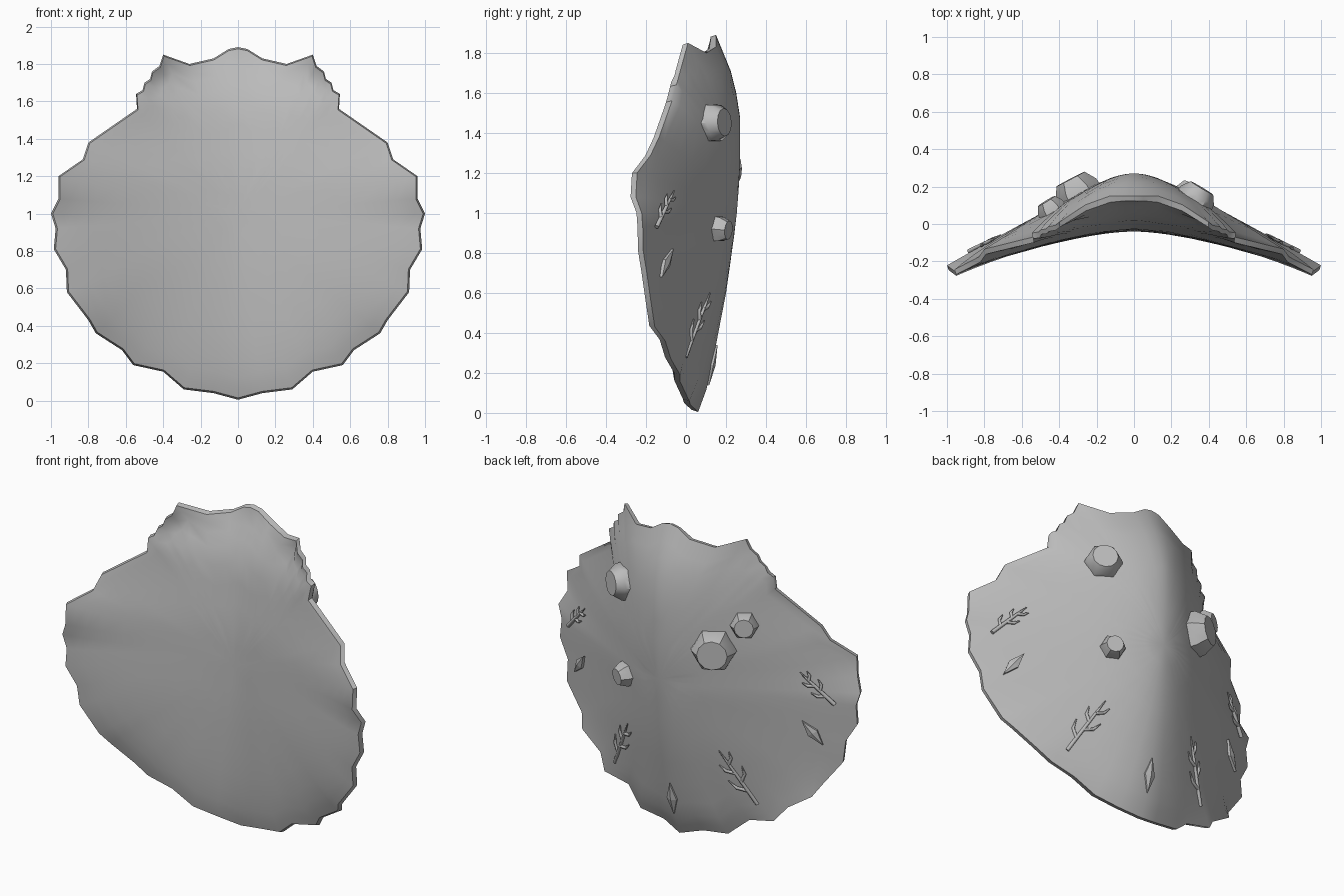
import bpy, bmesh, math
from mathutils import Vector

cube = bpy.data.objects.get("Cube")
if cube:
    bpy.data.objects.remove(cube)

shell_grey = bpy.data.materials.new("shell_grey")
shell_grey.use_nodes = True
shell_grey.diffuse_color = (0.5, 0.5, 0.5, 1)
shell_grey.node_tree.nodes["Principled BSDF"].inputs["Base Color"].default_value = (0.5, 0.5, 0.5, 1)


def interp(table, v):
    """Piecewise linear lookup in (key, value) pairs."""
    if v <= table[0][0]:
        return table[0][1]
    for (a, p), (b, q) in zip(table, table[1:]):
        if v <= b:
            return p + (q - p) * (v - a) / (b - a)
    return table[-1][1]


# Height profiles: back ridge, steepness of the flanks, front bow, wavy rim
RIDGE = [(0, .05), (.15, .11), (.3, .14), (.6, .2), (.95, .25), (1.2, .27), (1.48, .27), (1.67, .24), (1.89, .15)]
STEEP = [(0, .72), (.93, 1), (1.2, 1.1), (1.5, 1.25), (1.7, 1.25), (1.89, 1)]
BOW = [(0, .055), (.1, .032), (.25, .016), (.45, .006), (.75, 0), (1.2, .01), (1.6, .06), (1.89, .18)]
RIM = [(.01, .025), (.06, -.02), (.19, -.065), (.27, -.1), (.36, -.14), (.43, -.18),
       (.58, -.215), (.7, -.22), (.81, -.25), (.92, -.24), (1.08, -.275), (1.2, -.28),
       (1.29, -.2), (1.38, -.17), (1.56, -.1), (1.85, -.02)]


def back_y(x, z):
    drop = math.hypot(.555 * x, .1) - .1
    return interp(RIDGE, z) - drop * interp(STEEP, z)


def front_y(x, z):
    y = -.04 - .255 * abs(x) ** 1.6 + interp(BOW, z)
    return min(y, back_y(x, z) - .03)


def rim_y(x, z):
    if abs(x) < .35 and z > 1.5:
        return back_y(x, z) - .03
    return interp(RIM, z)


def back_normal(x, z):
    e = .03
    dx = (back_y(x + e, z) - back_y(x - e, z)) / (2 * e)
    dz = (back_y(x, z + e) - back_y(x, z - e)) / (2 * e)
    return Vector((-dx, 1, -dz)).normalized()


def on_back(x, z, lift=0):
    return Vector((x, back_y(x, z), z)) + back_normal(x, z) * lift


def add_mesh(name, bm, angle):
    bmesh.ops.recalc_face_normals(bm, faces=bm.faces)
    mesh = bpy.data.meshes.new(name)
    bm.to_mesh(mesh)
    bm.free()
    mesh.materials.append(shell_grey)
    obj = bpy.data.objects.new(name, mesh)
    bpy.context.collection.objects.link(obj)
    bpy.ops.object.select_all(action='DESELECT')
    obj.select_set(True)
    bpy.context.view_layer.objects.active = obj
    bpy.ops.object.shade_smooth_by_angle(angle=math.radians(angle))


def bridge(bm, a, b):
    n = len(a)
    for i in range(n):
        bm.faces.new((a[i], a[(i + 1) % n], b[(i + 1) % n], b[i]))


# Scalloped half outline, from the hinge top down to the bottom tip
HALF = [(0, 1.89), (.05, 1.88), (.13, 1.83), (.26, 1.8), (.4, 1.85), (.42, 1.79),
        (.46, 1.76), (.47, 1.72), (.5, 1.7), (.51, 1.66), (.545, 1.64), (.54, 1.56),
        (.8, 1.38), (.83, 1.29), (.96, 1.2), (.96, 1.08), (1, 1), (.975, .92),
        (.985, .81), (.92, .7), (.915, .58), (.8, .43), (.76, .36), (.62, .27),
        (.56, .19), (.4, .155), (.29, .06), (.13, .04), (0, .005)]
OUTLINE = HALF + [(-x, z) for x, z in HALF[-2:0:-1]]
CENTRE = 1.0


def shell_ring(bm, t, surface, inset, thickness):
    """One scaled copy of the outline, easing from the surface to the rim."""
    ring = []
    for i, (x, z) in enumerate(OUTLINE):
        s = t * inset
        px, pz = x * s, CENTRE + (z - CENTRE) * s
        ease = t ** 7 * (rim_y(x, z) + thickness - surface(x, z))
        rib = .006 * t ** 3 * (-1) ** i if z < 1.5 else 0
        ring.append(bm.verts.new((px, surface(px, pz) + ease + rib, pz)))
    return ring


# Shell body: domed back, bowed front and a thin scalloped rim
bm = bmesh.new()
rims = []
for surface, inset, thickness in ((back_y, 1, .03), (front_y, .99, 0)):
    rings = [shell_ring(bm, t, surface, inset, thickness)
             for t in (1, .95, .89, .8, .68, .54, .4, .26, .12)]
    for a, b in zip(rings, rings[1:]):
        bridge(bm, a, b)
    hub = bm.verts.new((0, surface(0, CENTRE), CENTRE))
    inner = rings[-1]
    for i, v in enumerate(inner):
        bm.faces.new((v, inner[(i + 1) % len(inner)], hub))
    rims.append(rings[0])
bridge(bm, *rims)
add_mesh("shell_body", bm, 50)


# Barnacles: six-cornered bases tapering to round flat tops
def barnacle(name, x, z, r, height):
    bm = bmesh.new()
    n = 12
    turn = back_normal(x, z).to_track_quat('Z', 'Y')
    base = on_back(x, z)
    rings = []
    for h, radius, corner in ((-.03, r, .09), (height * .3, r * .95, .07), (height, r * .7, 0)):
        ring = []
        for i in range(n):
            a = math.tau * i / n
            k = radius * (1 + corner * (-1) ** i)
            ring.append(bm.verts.new(base + turn @ Vector((k * math.cos(a), k * math.sin(a), h))))
        rings.append(ring)
    for a, b in zip(rings, rings[1:]):
        bridge(bm, a, b)
    bm.faces.new(rings[0])
    bm.faces.new(rings[-1])
    add_mesh(name, bm, 42)


barnacle("barnacle_upper_left", .33, 1.45, .1, .065)
barnacle("barnacle_lower_left", .285, .92, .068, .06)
barnacle("barnacle_large_right", -.3, 1.22, .12, .085)
barnacle("barnacle_small_right", -.44, 1.37, .075, .055)


# Coral sprigs: a tapered stem with alternating twigs lying on the back
def coral(name, start, end):
    data = bpy.data.curves.new(name, 'CURVE')
    data.dimensions = '3D'
    data.bevel_depth = .011
    data.bevel_resolution = 1
    data.use_fill_caps = True
    a, b = Vector(start), Vector(end)
    along = b - a
    across = Vector((-along.y, along.x))

    def branch(points, radii):
        spline = data.splines.new('POLY')
        spline.points.add(len(points) - 1)
        for p, q, r in zip(spline.points, points, radii):
            p.co = (*on_back(q.x, q.y, .006), 1)
            p.radius = r

    branch([a + along * t for t in (0, .25, .5, .75, 1)], (1.1, 1, .9, .7, .3))
    for i, t in enumerate((.25, .42, .58, .75)):
        side = 1 if i % 2 else -1
        root = a + along * t
        reach = .24 - .12 * t
        branch([root, root + along * reach * .5 + across * side * reach * .6,
                root + along * reach * 1.2 + across * side * reach * .8], (.9, .8, .3))
    obj = bpy.data.objects.new(name, data)
    data.materials.append(shell_grey)
    bpy.context.collection.objects.link(obj)


# Diamond chips: low four-sided studs
def chip(name, x, z, dx, dz):
    bm = bmesh.new()
    length = Vector((dx, dz))
    width = Vector((-dz, dx)) * .32
    mid = Vector((x, z))
    corners = [mid + length, mid + width, mid - length, mid - width]
    low = [bm.verts.new(on_back(p.x, p.y, -.01)) for p in corners]
    top = [bm.verts.new(on_back(p.x, p.y, .01)) for p in corners]
    bridge(bm, low, top)
    peak = bm.verts.new(on_back(x, z, .02))
    for i in range(4):
        bm.faces.new((top[i], top[(i + 1) % 4], peak))
    bm.faces.new(low)
    add_mesh(name, bm, 10)


for side, label in ((1, "left"), (-1, "right")):
    coral("coral_upper_" + label, (side * .88, .93), (side * .71, 1.11))
    coral("coral_lower_" + label, (side * .47, .28), (side * .3, .6))
    chip("chip_" + label, side * .77, .75, side * -.05, .07)
chip("chip_bottom", 0, .24, 0, .1)
